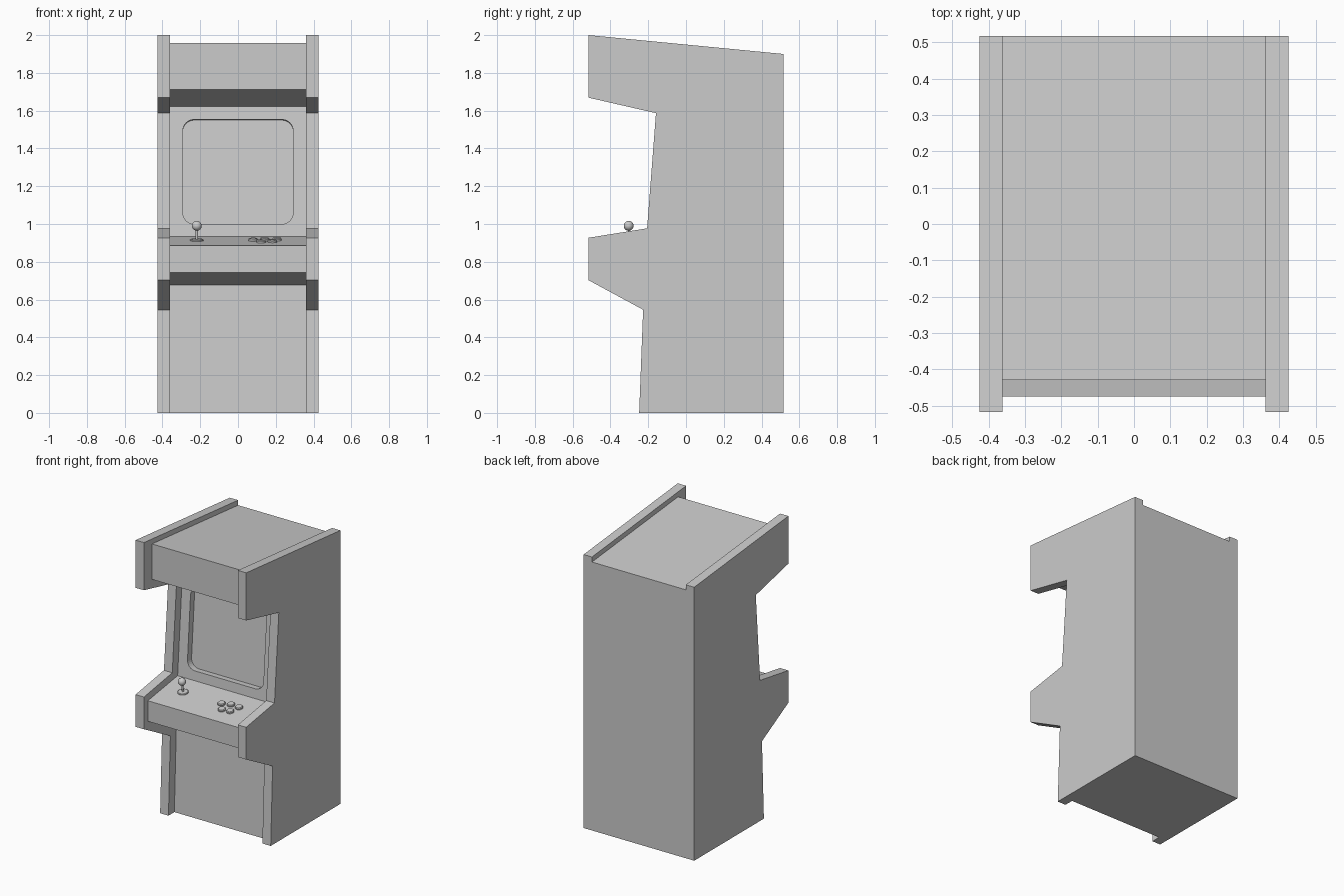
import bpy, bmesh, math
from mathutils import Matrix, Vector

if "Cube" in bpy.data.objects:
    bpy.data.objects.remove(bpy.data.objects["Cube"])


def prism(name, points, offset):
    """Extrude a closed outline of 3D points along an offset vector."""
    bm = bmesh.new()
    face = bm.faces.new([bm.verts.new(p) for p in points])
    ext = bmesh.ops.extrude_face_region(bm, geom=[face])
    bmesh.ops.translate(bm, vec=Vector(offset),
                        verts=[g for g in ext["geom"] if isinstance(g, bmesh.types.BMVert)])
    bmesh.ops.recalc_face_normals(bm, faces=bm.faces)
    mesh = bpy.data.meshes.new(name)
    bm.to_mesh(mesh)
    bm.free()
    obj = bpy.data.objects.new(name, mesh)
    bpy.context.collection.objects.link(obj)
    return obj


def lathe(name, profile, matrix, segments=24):
    """Spin an (r, z) profile that starts and ends on the axis."""
    bm = bmesh.new()
    vs = [bm.verts.new((r, 0, z)) for r, z in profile]
    edges = [bm.edges.new(pair) for pair in zip(vs, vs[1:])]
    bmesh.ops.spin(bm, geom=vs + edges, cent=(0, 0, 0), axis=(0, 0, 1),
                   angle=math.tau, steps=segments, use_merge=True)
    bmesh.ops.remove_doubles(bm, verts=bm.verts, dist=1e-5)
    bmesh.ops.recalc_face_normals(bm, faces=bm.faces)
    mesh = bpy.data.meshes.new(name)
    bm.to_mesh(mesh)
    bm.free()
    obj = bpy.data.objects.new(name, mesh)
    bpy.context.collection.objects.link(obj)
    obj.matrix_world = matrix
    bpy.ops.object.select_all(action='DESELECT')
    obj.select_set(True)
    bpy.context.view_layer.objects.active = obj
    bpy.ops.object.shade_smooth_by_angle(angle=math.radians(35))
    return obj


IN_X, OUT_X = 0.361, 0.425

# Side panels
side = [(-0.517, 2.0), (0.517, 1.90), (0.517, 0), (-0.248, 0), (-0.227, 0.546),
        (-0.517, 0.703), (-0.517, 0.927), (-0.206, 0.977), (-0.159, 1.587), (-0.517, 1.669)]
for name, x0, x1 in (("left_side_panel", -OUT_X, -IN_X), ("right_side_panel", IN_X, OUT_X)):
    prism(name, [(x0, y, z) for y, z in side], (x1 - x0, 0, 0))

# Cabinet body between the panels, set back at the front and top
CTRL_FRONT, CTRL_BACK = Vector((0, -0.474, 0.885)), Vector((0, -0.147, 0.934))
SCREEN_TOP = Vector((0, -0.095, 1.622))
core = [(-0.429, 1.957), (0.517, 1.865), (0.517, 0), (-0.183, 0), (-0.158, 0.678),
        (-0.474, 0.742), CTRL_FRONT.yz, CTRL_BACK.yz, SCREEN_TOP.yz, (-0.429, 1.711)]
body = prism("cabinet_body", [(-IN_X, y, z) for y, z in core], (2 * IN_X, 0, 0))

# Rounded screen recess cut into the body
up = (SCREEN_TOP - CTRL_BACK).normalized()
inward = Vector((0, up.z, -up.y))
half_w, low, high, radius, depth = 0.292, 0.066, 0.621, 0.06, 0.045
outline = []
for i, (cx, cu) in enumerate([(half_w - radius, high - radius), (radius - half_w, high - radius),
                              (radius - half_w, low + radius), (half_w - radius, low + radius)]):
    for k in range(9):
        a = math.pi / 2 * (i + k / 8)
        outline.append(CTRL_BACK + Vector((cx + radius * math.cos(a), 0, 0))
                       + up * (cu + radius * math.sin(a)) - inward * 0.05)
cutter = prism("screen_cutter", outline, inward * (0.05 + depth))
cutter.hide_render = True
cut = body.modifiers.new("screen_recess", 'BOOLEAN')
cut.operation, cut.solver, cut.object = 'DIFFERENCE', 'EXACT', cutter
bpy.context.view_layer.objects.active = body
bpy.ops.object.modifier_apply(modifier=cut.name)
bpy.data.objects.remove(cutter)

# Placement on the sloped control panel
slope = CTRL_BACK - CTRL_FRONT
tilt = Matrix.Rotation(math.atan2(slope.z, slope.y), 4, 'X')


def on_panel(x, y):
    z = CTRL_FRONT.z + (y - CTRL_FRONT.y) * slope.z / slope.y
    return Matrix.Translation((x, y, z)) @ tilt


# Joystick: base disc, shaft and ball
stick = on_panel(-0.218, -0.292)
lathe("joystick_base", [(0, -0.005), (0.035, -0.005), (0.035, 0.005), (0.031, 0.008), (0, 0.008)], stick)
lathe("joystick_shaft", [(0, 0), (0.007, 0), (0.007, 0.07), (0, 0.07)], stick, 16)
ball = [(0.026 * math.sin(math.pi * k / 12), 0.079 - 0.026 * math.cos(math.pi * k / 12))
        for k in range(13)]
ball[0], ball[-1] = (0, ball[0][1]), (0, ball[-1][1])
lathe("joystick_ball", ball, stick)

# Buttons
spots = [(0.08, -0.295), (0.141, -0.278), (0.206, -0.282), (0.122, -0.352), (0.182, -0.345)]
for i, (x, y) in enumerate(spots):
    lathe(f"button_{i + 1}", [(0, -0.005), (0.025, -0.005), (0.025, 0.008), (0.021, 0.013), (0, 0.014)],
          on_panel(x, y))
